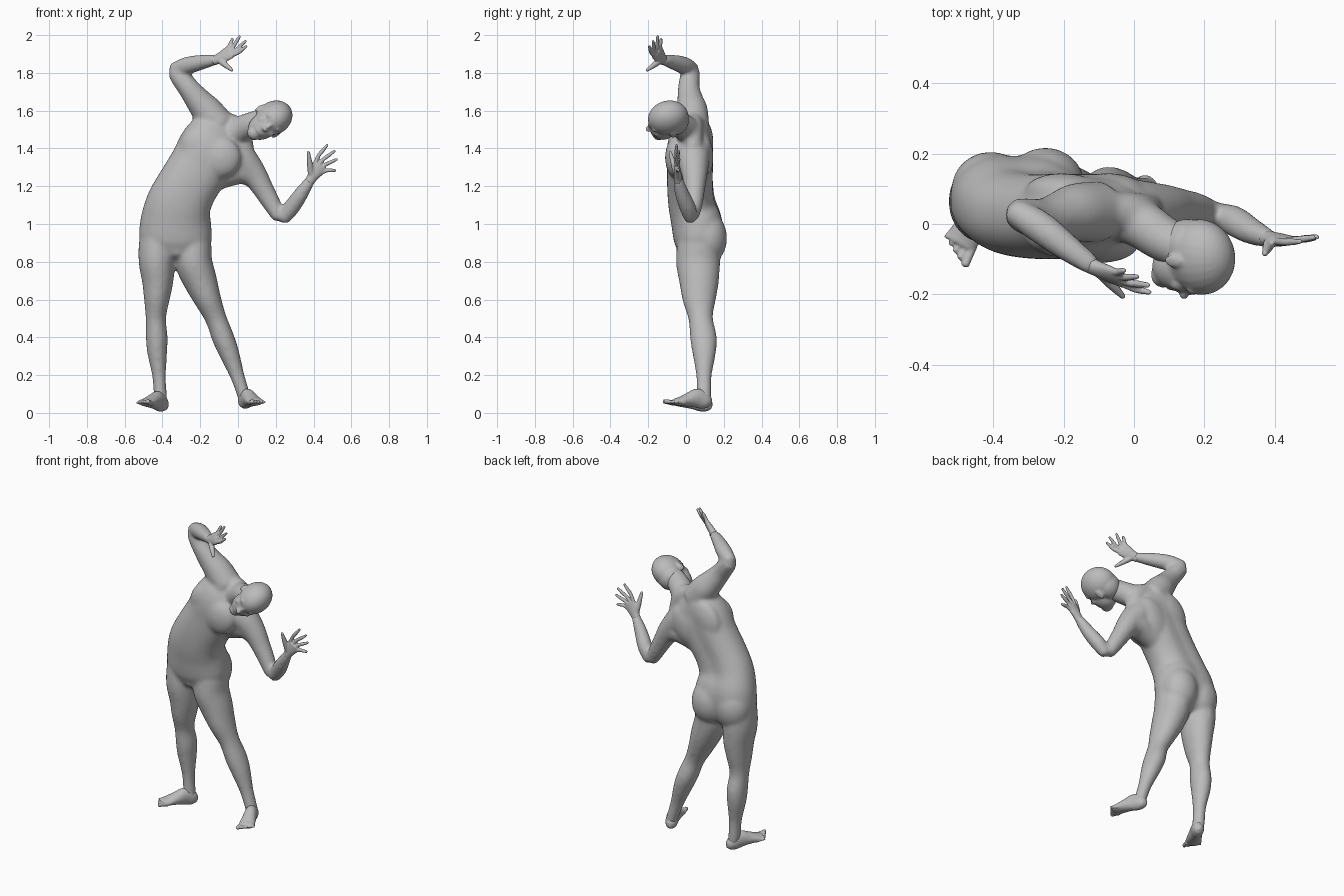
import bpy, bmesh, math
from mathutils import Vector, Matrix

cube = bpy.data.objects.get("Cube")
if cube:
    bpy.data.objects.remove(cube, do_unlink=True)

GREY = (0.5, 0.5, 0.5, 1)
skin = bpy.data.materials.new("plain_grey")
skin.use_nodes = True
skin.diffuse_color = GREY
skin.node_tree.nodes["Principled BSDF"].inputs["Base Color"].default_value = GREY


def spline(points, steps=4):
    """Catmull-Rom through (x, y, z, half width, half depth) stations."""
    p = [Vector(q if len(q) == 5 else (*q, q[-1])) for q in points]
    p = [p[0] * 2 - p[1]] + p + [p[-1] * 2 - p[-2]]
    out = []
    for a, b, c, d in zip(p, p[1:], p[2:], p[3:]):
        for i in range(steps):
            t = i / steps
            out.append((b * 2 + (c - a) * t + (a * 2 - b * 5 + c * 4 - d) * t * t
                        + (b * 3 - a - c * 3 + d) * t ** 3) * 0.5)
    return out + [p[-2]]


def loft(bm, points, ref=(0, 1, 0), groove=0.0, power=1.0, sides=20):
    """Closed tube of rounded rings; ref is the depth direction, power below 1 squares the ring."""
    st = spline(points)
    cen = [Vector(s[:3]) for s in st]
    rings = []
    for i, s in enumerate(st):
        t = (cen[min(i + 1, len(st) - 1)] - cen[max(i - 1, 0)]).normalized()
        d = Vector(ref)
        d = (d - t * d.dot(t)).normalized()
        w = d.cross(t)
        ring = []
        for k in range(sides):
            a = math.tau * k / sides
            c, n = (math.copysign(abs(f) ** power, f) for f in (math.cos(a), math.sin(a)))
            dent = 1 - groove * math.exp(-((a - math.pi / 2) / 0.25) ** 2)
            ring.append(bm.verts.new(cen[i] + (w * c * s[3] + d * n * s[4]) * dent))
        rings.append(ring)
        if i == 0:
            start = bm.verts.new(cen[i] - t * min(s[3], s[4]) * 0.6)
        end = cen[i] + t * min(s[3], s[4]) * 0.6
    end = bm.verts.new(end)
    for k in range(sides):
        j = (k + 1) % sides
        for a, b in zip(rings, rings[1:]):
            bm.faces.new((a[k], a[j], b[j], b[k]))
        bm.faces.new((start, rings[0][j], rings[0][k]))
        bm.faces.new((end, rings[-1][k], rings[-1][j]))


def ball(bm, centre, radii, frame=Matrix.Identity(4)):
    m = frame @ Matrix.Translation(centre) @ Matrix.Diagonal((*radii, 1))
    bmesh.ops.create_uvsphere(bm, u_segments=24, v_segments=16, radius=1, matrix=m)


def finish(name, bm, voxel, rounds):
    """Fuse the overlapping forms into one soft skin."""
    bmesh.ops.recalc_face_normals(bm, faces=bm.faces)
    mesh = bpy.data.meshes.new(name)
    bm.to_mesh(mesh)
    bm.free()
    mesh.materials.append(skin)
    ob = bpy.data.objects.new(name, mesh)
    bpy.context.collection.objects.link(ob)
    fuse = ob.modifiers.new("fuse", 'REMESH')
    fuse.mode = 'VOXEL'
    fuse.voxel_size = voxel
    fuse.use_smooth_shade = True
    soft = ob.modifiers.new("soften", 'SMOOTH')
    soft.factor = 0.5
    soft.iterations = rounds


# Torso, bending to its left
body = bmesh.new()
loft(body, [(-.33, .065, .83, .13, .1), (-.33, .068, .9, .188, .13), (-.33, .062, 1.0, .189, .139),
            (-.315, .035, 1.1, .173, .128), (-.268, .025, 1.2, .162, .125), (-.2, .025, 1.31, .163, .125),
            (-.145, .025, 1.41, .166, .124), (-.09, .035, 1.475, .148, .1), (-.05, .035, 1.515, .1, .07)],
     groove=0.08, power=.9, sides=32)
# Side muscle running from the ribs into the left arm
loft(body, [(-.17, .04, 1.24, .08), (-.06, .04, 1.275, .08), (.02, .045, 1.285, .076), (.09, .045, 1.25, .06)])
# Neck and shoulder slopes
loft(body, [(-.05, .03, 1.47, .075), (.02, 0, 1.505, .07), (.08, -.04, 1.53, .066), (.14, -.07, 1.555, .06)])
loft(body, [(-.17, .04, 1.63, .05), (-.08, .04, 1.55, .053), (0, .03, 1.5, .06), (.04, .04, 1.4, .047)])
# Chest muscles and shoulder blades, in the leaning chest frame
chest = Matrix.Translation((-.135, 0, 1.4)) @ Matrix.Rotation(math.radians(31), 4, 'Y')
for side in (-1, 1):
    ball(body, (side * .06, -.045 - side * .008, -.02), (.11, .058, .11), chest)
    ball(body, (side * .075, .095, -.01), (.095, .05, .13), chest)
    # Buttocks
    ball(body, (-.33 + side * .078, .105 + side * .006, .925), (.112, .107, .14))
# Groin
ball(body, (-.325, -.012, .865), (.034, .036, .045))

# Legs
loft(body, [(-.405, .065, 1.0, .09, .11), (-.427, .065, .9, .097, .114), (-.43, .064, .8, .096, .117),
            (-.425, .069, .7, .084, .106), (-.43, .07, .6, .068, .089), (-.435, .078, .5, .054, .065),
            (-.43, .092, .4, .058, .071), (-.428, .096, .32, .053, .063), (-.418, .095, .2, .037, .042),
            (-.412, .095, .1, .035, .039), (-.405, .095, .05, .034, .038)])
loft(body, [(-.26, .07, 1.0, .09, .11), (-.24, .068, .9, .098, .114), (-.235, .064, .8, .099, .117),
            (-.2, .069, .7, .09, .106), (-.16, .07, .6, .072, .089), (-.117, .078, .5, .057, .065),
            (-.08, .092, .4, .059, .071), (-.048, .096, .32, .054, .063), (-.005, .095, .2, .039, .042),
            (.028, .095, .1, .035, .039), (.038, .095, .06, .034, .038)])

# Raised right arm: upper arm, then forearm
loft(body, [(-.1, .035, 1.52, .088), (-.165, .033, 1.6, .083), (-.215, .022, 1.66, .069),
            (-.262, .015, 1.72, .058), (-.308, .022, 1.78, .053), (-.338, .035, 1.812, .042)])
loft(body, [(-.343, .038, 1.816, .038), (-.27, -.007, 1.838, .047), (-.19, -.067, 1.857, .04),
            (-.115, -.122, 1.87, .028)])
# Bent left arm: upper arm, then forearm
loft(body, [(-.04, .04, 1.4, .09), (.02, .04, 1.34, .085), (.08, .045, 1.27, .07), (.13, .045, 1.19, .057),
            (.18, .04, 1.105, .048), (.22, .03, 1.035, .038)])
loft(body, [(.237, .027, 1.022, .034), (.282, .01, 1.085, .044), (.333, -.02, 1.158, .039), (.385, -.042, 1.235, .027)])
finish("body", body, .01, 13)

# Head, tipped over to its left; local axes are left, face and up
up = Vector((.85, -.05, .53)).normalized()
face = Vector((-.03, -.95, -.28))
face = (face - up * face.dot(up)).normalized()
left = up.cross(face)
frame = Matrix((left, face, up)).transposed().to_4x4()
frame.translation = (.189, -.096, 1.561)
head = bmesh.new()
ball(head, (0, -.002, 0), (.087, .109, .104), frame)
ball(head, (0, -.035, -.035), (.078, .075, .085), frame)       # back of skull
ball(head, (0, .03, -.065), (.068, .072, .09), frame)          # jaw
ball(head, (0, .055, -.13), (.038, .038, .034), frame)         # chin
ball(head, (0, .088, -.1), (.026, .012, .012), frame)          # lips
ball(head, (0, .098, -.045), (.012, .014, .036), frame)        # nose bridge
ball(head, (0, .11, -.065), (.017, .015, .012), frame)         # nose tip
for side in (-1, 1):
    ball(head, (side * .032, .084, -.01), (.028, .016, .012), frame)    # brow
    ball(head, (side * .04, .066, -.055), (.024, .024, .026), frame)    # cheek
    ball(head, (side * .086, -.008, -.035), (.009, .019, .031), frame)  # ear
finish("head", head, .006, 5)


def hand(name, wrist, index, pinky, tips, thumb):
    """Palm from wrist to knuckle row, four spread fingers and a thumb."""
    wrist, index, pinky, thumb = map(Vector, (wrist, index, pinky, thumb))
    mid = (index + pinky) / 2
    normal = (index - pinky).cross(mid - wrist).normalized()
    bm = bmesh.new()
    loft(bm, [(*wrist.lerp(mid, f), w, d) for f, w, d in
              ((-.15, .026, .023), (.2, .029, .021), (.6, .039, .018), (.95, .041, .014))], normal)
    for i, tip in enumerate(tips):
        base, tip = index.lerp(pinky, i / 3), Vector(tip)
        root = base.lerp(wrist, .25)
        loft(bm, [(*root, .011), (*base.lerp(tip, .25), .0105), (*base.lerp(tip, .6), .01), (*tip, .007)], normal)
    root = wrist.lerp(mid, .1)
    loft(bm, [(*root, .018), (*root.lerp(thumb, .45), .016), (*root.lerp(thumb, .75), .012), (*thumb, .008)], normal)
    finish(name, bm, .0045, 2)


hand("left_hand", (.385, -.042, 1.235), (.413, -.052, 1.345), (.46, -.045, 1.285),
     [(.474, -.05, 1.42), (.514, -.038, 1.388), (.524, -.036, 1.343), (.518, -.04, 1.283)], (.372, -.085, 1.383))
hand("right_hand", (-.115, -.122, 1.87), (-.015, -.18, 1.895), (-.05, -.138, 1.932),
     [(.046, -.195, 1.942), (.042, -.174, 1.97), (.01, -.15, 1.995), (-.028, -.132, 1.982)], (-.03, -.208, 1.813))


def foot(name, heel, toe, inner):
    """Ankle and sole wedge with five toes; inner is the sign of the big toe side."""
    heel, toe = Vector(heel), Vector(toe)
    side = (toe - heel).cross(Vector((0, 0, 1))).normalized() * inner
    bm = bmesh.new()
    loft(bm, [(*(heel.lerp(toe, s) + Vector((0, 0, z))), w, d) for s, z, w, d in
              ((.02, .036, .024, .026), (.12, .045, .035, .044), (.3, .056, .037, .052),
               (.5, .045, .041, .038), (.7, .032, .046, .024), (.82, .027, .043, .017))], (0, 0, 1))
    for i in range(5):
        r = .014 - .0015 * i
        lane = side * (.036 - .019 * i)
        a = heel.lerp(toe, .76 - .03 * i) + lane * .9 + Vector((0, 0, .024))
        b = heel.lerp(toe, .99 - .04 * i) + lane * 1.15 + Vector((0, 0, .026))
        loft(bm, [(*a, r), (*a.lerp(b, .5), r * .9), (*b, r * .85)], (0, 0, 1))
    finish(name, bm, .005, 3)


foot("right_foot", (-.386, .13, -.004), (-.518, -.1, .036), -1)
foot("left_foot", (.022, .13, .015), (.115, -.1, .035), 1)
